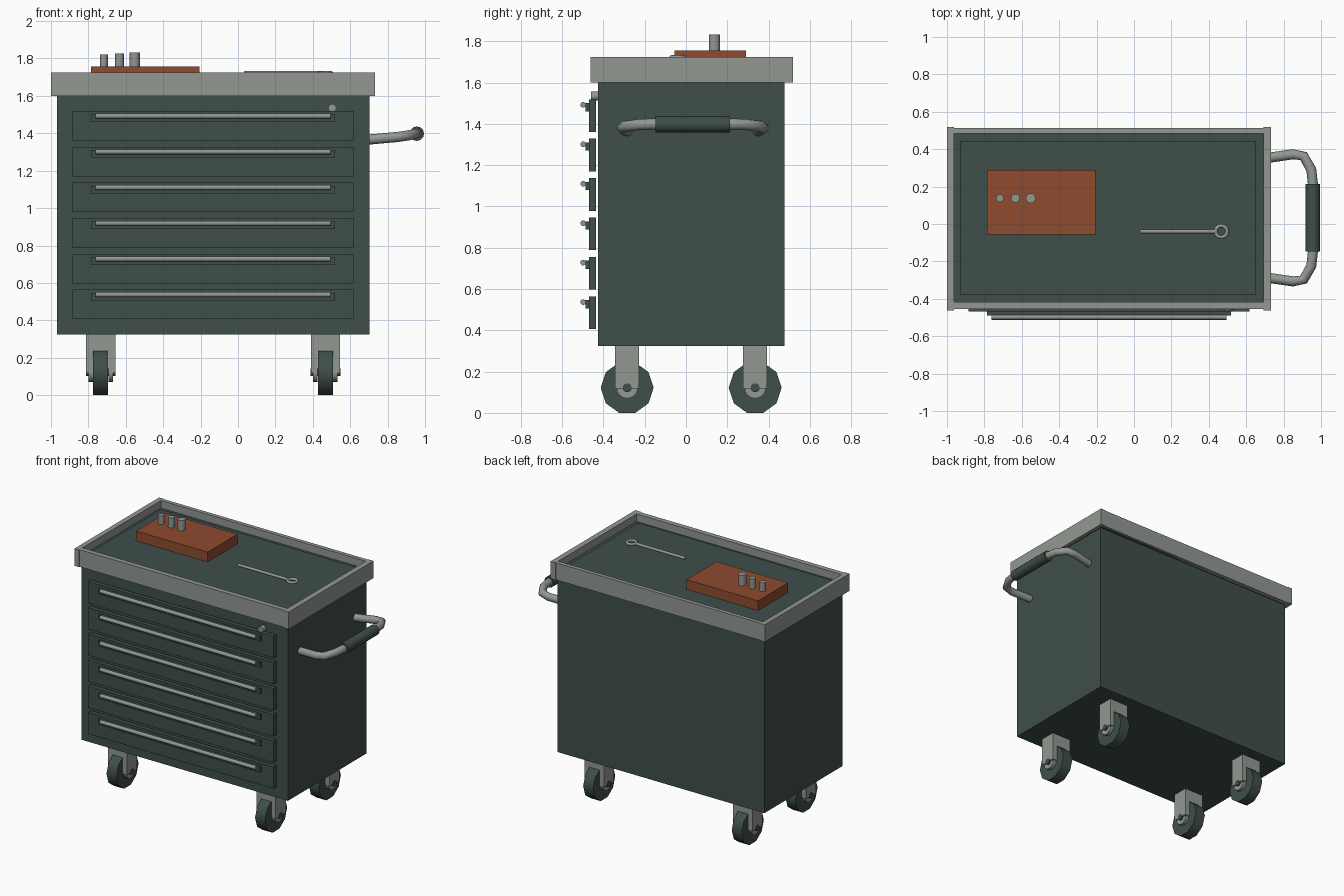
import bpy
import bmesh
import math
from mathutils import Vector

if "Cube" in bpy.data.objects:
    bpy.data.objects.remove(bpy.data.objects["Cube"], do_unlink=True)


def material(name, r, g, b):
    m = bpy.data.materials.new(name)
    m.use_nodes = True
    m.diffuse_color = (r, g, b, 1)
    m.node_tree.nodes["Principled BSDF"].inputs["Base Color"].default_value = (r, g, b, 1)
    return m


GREEN = material("dark_green", 0.049, 0.077, 0.068)
METAL = material("light_metal", 0.29, 0.315, 0.29)
ORANGE = material("burnt_orange", 0.27, 0.07, 0.028)


def finish(name, bm, mat, smooth=None):
    """Turn a bmesh into a coloured object."""
    mesh = bpy.data.meshes.new(name)
    bmesh.ops.recalc_face_normals(bm, faces=bm.faces)
    bm.to_mesh(mesh)
    bm.free()
    mesh.materials.append(mat)
    ob = bpy.data.objects.new(name, mesh)
    bpy.context.collection.objects.link(ob)
    if smooth:
        bpy.ops.object.select_all(action="DESELECT")
        ob.select_set(True)
        bpy.context.view_layer.objects.active = ob
        bpy.ops.object.shade_smooth_by_angle(angle=math.radians(smooth))
    return ob


def box(name, mat, xs, ys, zs):
    """Box given by its limits on each axis."""
    bm = bmesh.new()
    bmesh.ops.create_cube(bm, size=1)
    for v in bm.verts:
        v.co = [lo + (c + 0.5) * (hi - lo) for c, (lo, hi) in zip(v.co, (xs, ys, zs))]
    return finish(name, bm, mat)


def tube(name, mat, points, radius, sides=12, smooth=40, turn=0):
    """Round tube swept through points; two points make a cylinder."""
    pts = [Vector(p) for p in points]
    bm = bmesh.new()
    rings = []
    for i, p in enumerate(pts):
        d = (pts[min(i + 1, len(pts) - 1)] - pts[max(i - 1, 0)]).normalized()
        up = Vector((0, 0, 1)) if abs(d.z) < 0.9 else Vector((0, 1, 0))
        u = d.cross(up).normalized()
        w = u.cross(d)
        angles = [turn + 2 * math.pi * k / sides for k in range(sides)]
        rings.append([bm.verts.new(p + radius * (u * math.cos(a) + w * math.sin(a))) for a in angles])
    for a, b in zip(rings, rings[1:]):
        for k in range(sides):
            n = (k + 1) % sides
            bm.faces.new((a[k], a[n], b[n], b[k]))
    bm.faces.new(rings[0])
    bm.faces.new(rings[-1])
    return finish(name, bm, mat, smooth)


# Cabinet and recessed worktop
box("cabinet", GREEN, (-0.968, 0.703), (-0.427, 0.478), (0.325, 1.6))
box("tray_floor", GREEN, (-0.98, 0.71), (-0.44, 0.5), (1.6, 1.67))
box("worktop_mat", GREEN, (-0.93, 0.652), (-0.38, 0.442), (1.66, 1.685))

# Metal rim around the worktop
RIM = (1.6, 1.725)
box("rim_front", METAL, (-0.97, 0.7), (-0.455, -0.418), RIM)
box("rim_back", METAL, (-0.97, 0.7), (0.485, 0.514), RIM)
box("rim_right", METAL, (-1.0, -0.963), (-0.462, 0.518), RIM)
box("rim_left", METAL, (0.692, 0.733), (-0.462, 0.518), RIM)

# Drawers with bar pulls
for i in range(6):
    top = 1.519 - 0.191 * i
    box(f"drawer_{i + 1}", GREEN, (-0.884, 0.617), (-0.469, -0.437), (top - 0.158, top))
    box(f"pull_bracket_{i + 1}", GREEN, (-0.787, 0.519), (-0.488, -0.465), (top - 0.058, top - 0.018))
    z = top - 0.027
    tube(f"pull_bar_{i + 1}", METAL, [(-0.762, -0.498, z), (0.495, -0.498, z)], 0.014, 10)

# Lock above the top drawer
tube("lock", METAL, [(0.504, -0.46, 1.535), (0.504, -0.425, 1.535)], 0.022, 10)

# Casters
for side, cx in (("right", -0.734), ("left", 0.467)):
    for end, cy in (("front", -0.285), ("back", 0.335)):
        tag = f"{end}_{side}"
        ys = (cy - 0.058, cy + 0.058)
        box(f"caster_head_{tag}", METAL, (cx - 0.078, cx + 0.078), ys, (0.235, 0.325))
        for s in (-1, 1):
            xs = sorted((cx + s * 0.042, cx + s * 0.078))
            box(f"caster_fork_{tag}", METAL, xs, ys, (0.118, 0.235))
            tube(f"fork_end_{tag}", METAL, [(cx + s * 0.042, cy, 0.122), (cx + s * 0.066, cy, 0.122)], 0.052, 16)
        tube(f"axle_{tag}", GREEN, [(cx - 0.08, cy, 0.122), (cx + 0.08, cy, 0.122)], 0.022, 10)
        tube(f"wheel_{tag}", GREEN, [(cx - 0.04, cy, 0.122), (cx + 0.04, cy, 0.122)], 0.128, 10)

# Push handle on the left end, mirrored about its middle
MID = 0.033
half = [(0.68, 0.317, 1.365), (0.727, 0.322, 1.369), (0.85, 0.34, 1.38),
        (0.907, 0.33, 1.388), (0.948, 0.257, 1.397), (0.957, 0.177, 1.399)]
path = [(x, MID + y, z) for x, y, z in half] + [(x, MID - y, z) for x, y, z in reversed(half)]
tube("push_handle", METAL, path, 0.027, 12, 50)
tube("handle_grip", GREEN, [(0.956, MID - 0.181, 1.398), (0.956, MID + 0.181, 1.398)], 0.039, 12)

# Tool block with three sockets
box("tool_block", ORANGE, (-0.786, -0.207), (-0.055, 0.29), (1.68, 1.756))
for x, r, z in ((-0.717, 0.021, 1.82), (-0.634, 0.024, 1.827), (-0.552, 0.027, 1.833)):
    tube("socket", METAL, [(x, 0.138, 1.75), (x, 0.138, z)], r, 10)

# Ring spanner
tube("spanner_shaft", METAL, [(0.032, -0.04, 1.722), (0.438, -0.04, 1.722)], 0.011, 8, 50)
bpy.ops.mesh.primitive_torus_add(location=(0.467, -0.04, 1.722), major_radius=0.031, minor_radius=0.0105,
                                 major_segments=16, minor_segments=8)
ring = bpy.context.object
ring.name = "spanner_ring"
ring.data.materials.append(METAL)
bpy.ops.object.shade_smooth_by_angle(angle=math.radians(50))
